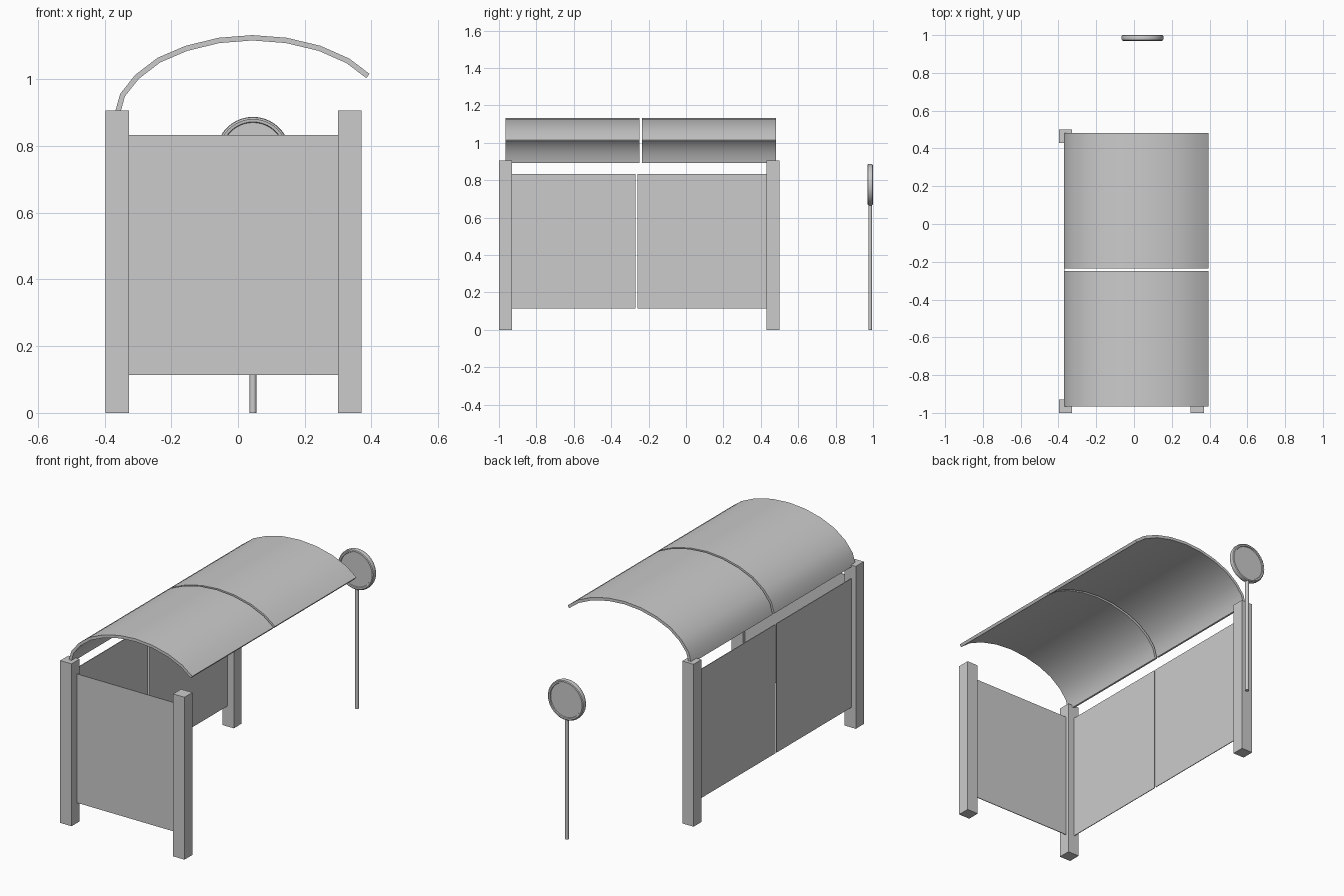
import bpy, bmesh
from math import cos, sin, pi
from mathutils import Vector

if "Cube" in bpy.data.objects:
    bpy.data.objects.remove(bpy.data.objects["Cube"])


def finish(name, bm, smooth=False):
    bmesh.ops.recalc_face_normals(bm, faces=bm.faces[:])
    mesh = bpy.data.meshes.new(name)
    bm.to_mesh(mesh)
    bm.free()
    ob = bpy.data.objects.new(name, mesh)
    bpy.context.collection.objects.link(ob)
    if smooth:
        bpy.ops.object.select_all(action='DESELECT')
        ob.select_set(True)
        bpy.context.view_layer.objects.active = ob
        bpy.ops.object.shade_smooth_by_angle(angle=pi / 6)
    return ob


def box(name, lo, hi):
    bm = bmesh.new()
    bmesh.ops.create_cube(bm, size=1)
    for v in bm.verts:
        v.co = [a + (b - a) * (c + 0.5) for a, b, c in zip(lo, hi, v.co)]
    return finish(name, bm)


def extrude_profile(name, pts, y0, y1):
    # closed x/z outline pushed along y
    bm = bmesh.new()
    face = bm.faces.new([bm.verts.new((x, y0, z)) for x, z in pts])
    out = bmesh.ops.extrude_face_region(bm, geom=[face])["geom"]
    for v in out:
        if isinstance(v, bmesh.types.BMVert):
            v.co.y = y1
    return finish(name, bm, True)


def lathe_y(name, profile, centre, n):
    # (radius, y offset) profile spun around the y axis, capped at both ends
    bm = bmesh.new()
    rings = [[bm.verts.new((centre[0] + r * cos(2 * pi * i / n), centre[1] + y,
                            centre[2] + r * sin(2 * pi * i / n)))
              for i in range(n)] for r, y in profile]
    for a, b in zip(rings, rings[1:]):
        for i in range(n):
            j = (i + 1) % n
            bm.faces.new((a[i], a[j], b[j], b[i]))
    bm.faces.new(rings[0])
    bm.faces.new(rings[-1])
    return finish(name, bm, True)


# three square posts
for name, x, y in (("front_left_post", -0.397, -1.0),
                   ("front_right_post", 0.30, -1.0),
                   ("back_left_post", -0.397, 0.43)):
    box(name, (x, y, 0), (x + 0.07, y + 0.07, 0.906))

# thin wall panels
box("end_panel", (-0.327, -0.953, 0.113), (0.30, -0.949, 0.832))
for i, (y0, y1) in enumerate(((-0.93, -0.27), (-0.259, 0.43))):
    box(f"rear_panel_{i + 1}", (-0.371, y0, 0.113), (-0.367, y1, 0.832))

# curved roof: outer arc plus inward offset
outer = [Vector(p) for p in (
    (-0.370, 0.896), (-0.353, 0.956), (-0.308, 1.013), (-0.241, 1.064),
    (-0.157, 1.100), (-0.058, 1.124), (0.043, 1.132), (0.146, 1.124),
    (0.247, 1.100), (0.333, 1.062), (0.394, 1.016))]
inner = []
for i, p in enumerate(outer):
    d = (outer[min(i + 1, 10)] - outer[max(i - 1, 0)]).normalized()
    inner.append(p + Vector((d.y, -d.x)) * 0.016)
for i, (y0, y1) in enumerate(((-0.966, -0.249), (-0.236, 0.481))):
    extrude_profile(f"roof_sheet_{i + 1}", outer + inner[::-1], y0, y1)

# stop sign: round pole and rimmed disc with recessed faces
bm = bmesh.new()
bmesh.ops.create_cone(bm, cap_ends=True, segments=16, radius1=0.01, radius2=0.01, depth=0.67)
bmesh.ops.translate(bm, verts=bm.verts, vec=(0.045, 0.985, 0.335))
finish("sign_pole", bm, True)
half = [(0.094, 0.009), (0.096, 0.014), (0.104, 0.015), (0.109, 0.012), (0.111, 0.006)]
profile = [(r, -y) for r, y in half] + half[::-1]
lathe_y("sign_disc", profile, (0.045, 0.985, 0.776), 40)
